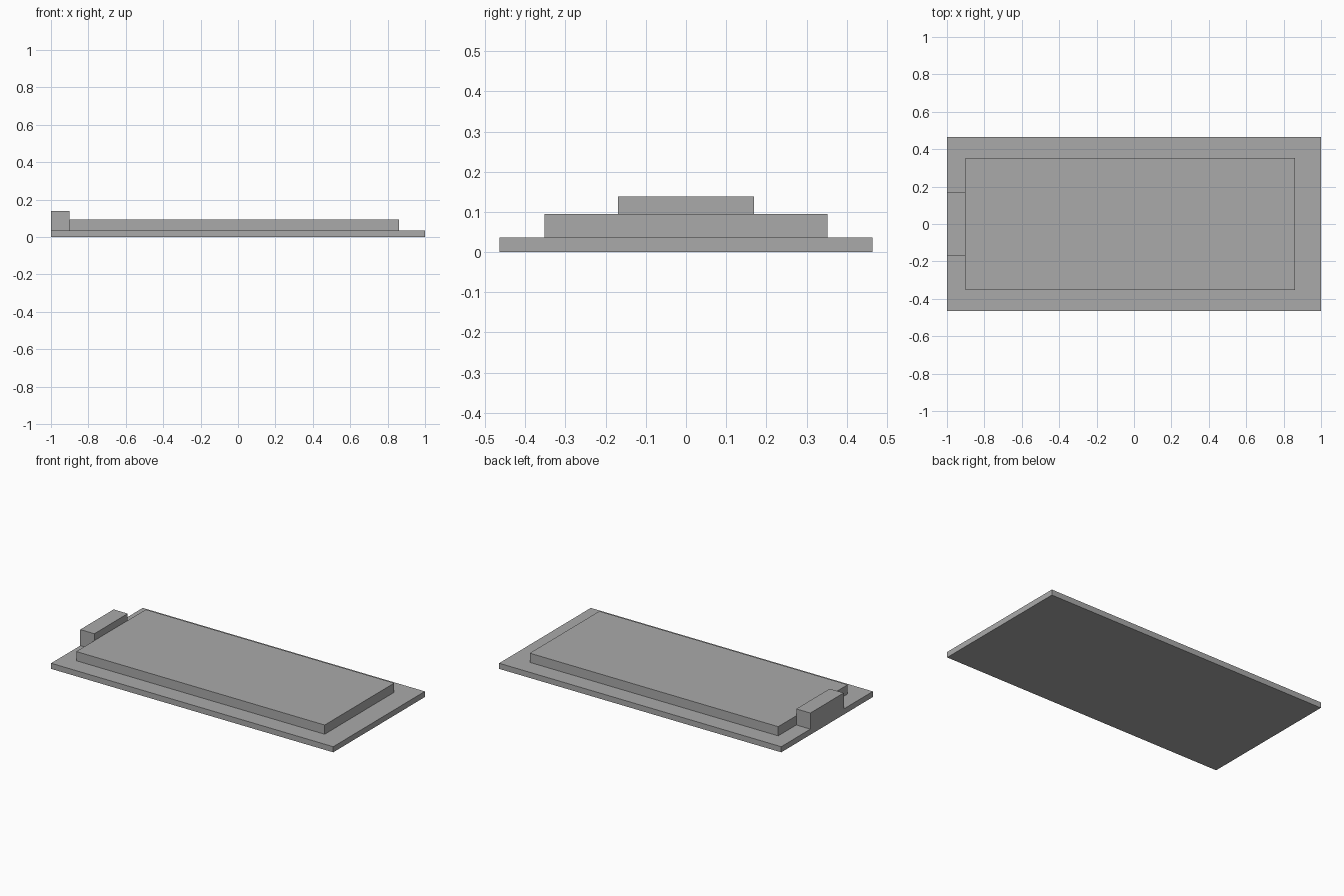
import bpy
import bmesh
from mathutils import Vector

cube = bpy.data.objects.get("Cube")
if cube:
    bpy.data.objects.remove(cube, do_unlink=True)

grey = bpy.data.materials.new("plain grey")
grey.use_nodes = True
grey.diffuse_color = (0.4, 0.4, 0.4, 1)
grey.node_tree.nodes["Principled BSDF"].inputs["Base Color"].default_value = (0.4, 0.4, 0.4, 1)


def box(name, low, high):
    """Add a flat-sided box spanning two opposite corners."""
    low, high = Vector(low), Vector(high)
    bm = bmesh.new()
    bmesh.ops.create_cube(bm, size=1)
    bmesh.ops.scale(bm, vec=high - low, verts=bm.verts)
    mesh = bpy.data.meshes.new(name)
    bm.to_mesh(mesh)
    bm.free()
    mesh.materials.append(grey)
    obj = bpy.data.objects.new(name, mesh)
    obj.location = (low + high) / 2
    bpy.context.collection.objects.link(obj)
    return obj


BASE_TOP = 0.036

# Thin board underneath
box("base_board", (-1, -0.464, 0), (1, 0.464, BASE_TOP))
# Raised panel, offset towards the end block
box("raised_panel", (-0.9, -0.352, BASE_TOP), (0.861, 0.352, 0.095))
# Block at the end edge, touching the panel
box("end_block", (-1, -0.169, BASE_TOP), (-0.9, 0.169, 0.139))
